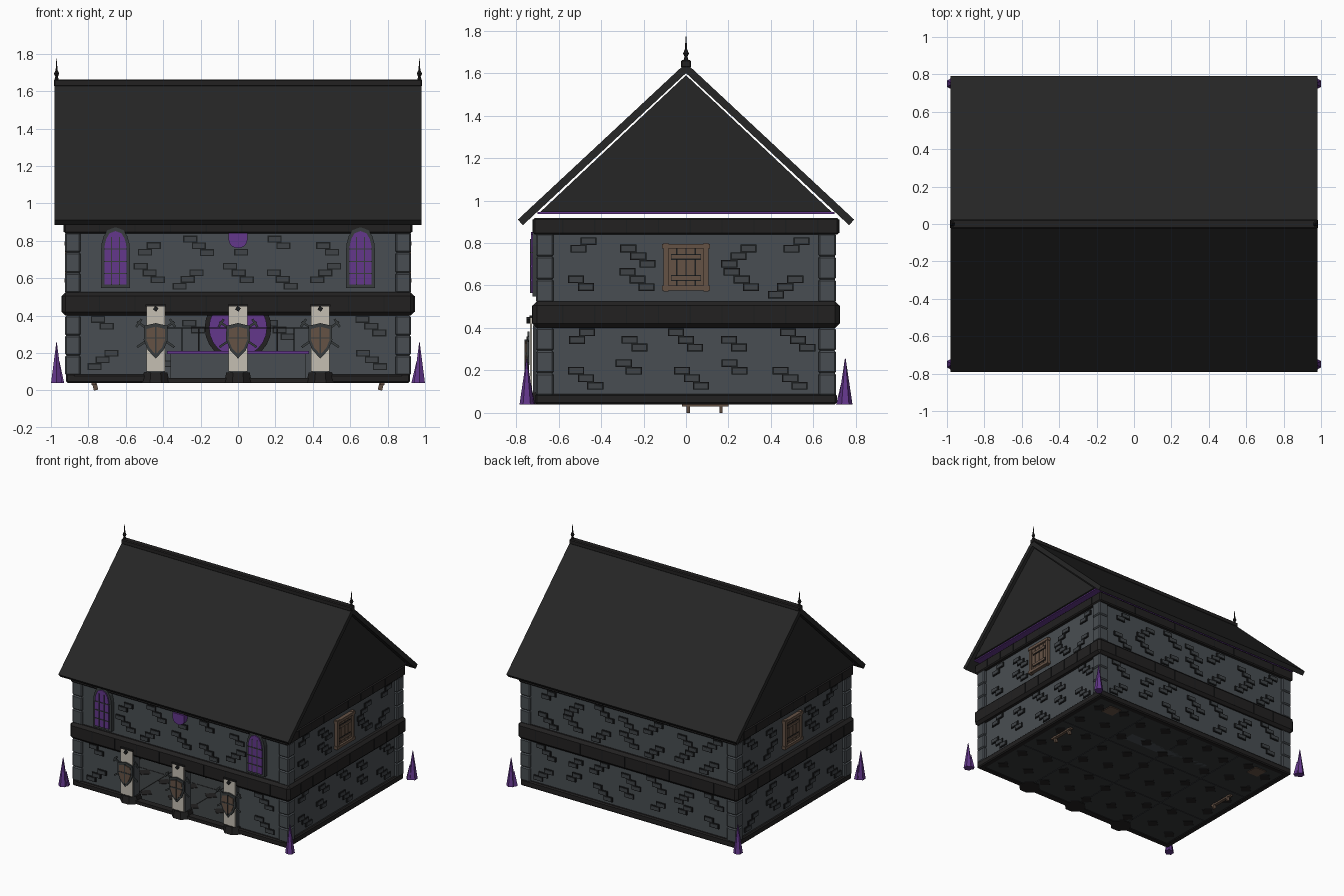
import bpy, bmesh, math, random
from mathutils import Matrix, Vector

if "Cube" in bpy.data.objects:
    bpy.data.objects.remove(bpy.data.objects["Cube"])
random.seed(4)

def mat(name, r, g, b):
    m = bpy.data.materials.new(name)
    m.diffuse_color = (r, g, b, 1)
    m.use_nodes = True
    m.node_tree.nodes["Principled BSDF"].inputs["Base Color"].default_value = m.diffuse_color
    return m

ROOF = mat("roof_black", .019, .019, .019)
TRIM = mat("trim_dark", .016, .015, .015)
WALL = mat("wall_grey", .066, .076, .085)
BRICK = mat("brick_grey", .050, .057, .063)
EDGE = mat("mortar_dark", .012, .013, .014)
PURPLE = mat("purple", .125, .038, .26)
CREAM = mat("banner_cream", .56, .52, .45)
BROWN = mat("wood_brown", .13, .085, .06)
FRAME = mat("frame_grey", .04, .046, .048)
FLOOR = mat("floor_grey", .035, .039, .041)

def finish(name, bm, *mats):
    bmesh.ops.recalc_face_normals(bm, faces=bm.faces)
    me = bpy.data.meshes.new(name)
    bm.to_mesh(me)
    bm.free()
    for m in mats:
        me.materials.append(m)
    ob = bpy.data.objects.new(name, me)
    bpy.context.collection.objects.link(ob)
    return ob

def add_box(bm, x0, x1, y0, y1, z0, z1, mi=0, rot=None):
    c = Vector(((x0 + x1) / 2, (y0 + y1) / 2, (z0 + z1) / 2))
    M = Matrix.Translation(c) @ (rot or Matrix()) @ Matrix.Diagonal((x1 - x0, y1 - y0, z1 - z0, 1))
    vs = bmesh.ops.create_cube(bm, size=1, matrix=M)["verts"]
    for f in {f for v in vs for f in v.link_faces}:
        f.material_index = mi

def box(name, x0, x1, y0, y1, z0, z1, m, bevel=0, rot=None):
    bm = bmesh.new()
    add_box(bm, x0, x1, y0, y1, z0, z1, 0, rot)
    if bevel:
        bmesh.ops.bevel(bm, geom=bm.edges[:], offset=bevel, segments=1, affect='EDGES')
    return finish(name, bm, m)

def prism(name, pts, axis, a, b, m):
    """Extrude a 2D outline: axis 'x' uses (y, z), axis 'y' uses (x, z)."""
    bm = bmesh.new()
    def put(p, d):
        return (d, p[0], p[1]) if axis == 'x' else (p[0], d, p[1])
    f = bm.faces.new([bm.verts.new(put(p, a)) for p in pts])
    r = bmesh.ops.extrude_face_region(bm, geom=[f])
    off = Vector((b - a, 0, 0)) if axis == 'x' else Vector((0, b - a, 0))
    bmesh.ops.translate(bm, verts=[v for v in r["geom"] if isinstance(v, bmesh.types.BMVert)], vec=off)
    return finish(name, bm, m)

def cone(name, x, y, z, r1, r2, h, n, m, rot=0):
    bm = bmesh.new()
    bmesh.ops.create_cone(bm, cap_ends=True, segments=n, radius1=r1, radius2=r2, depth=h,
                          matrix=Matrix.Translation((x, y, z + h / 2)) @ Matrix.Rotation(rot, 4, 'Z'))
    return finish(name, bm, m)

# Raised bricks in staggered clusters on one wall
def bricks(name, axis, pos, out, half, z0, skip=lambda u, z: False):
    bm = bmesh.new()
    cols = max(2, round(2 * half / .23))
    for c in range(cols):
        for row in (0, 1):
            u0 = -half + (c + .5) * 2 * half / cols + random.uniform(-.02, .02)
            zc = z0 + .07 + row * .145 + (.03 if (c + row) % 2 else -.005)
            s = random.choice((-1, 1))
            for du, dz in ((-.035 * s, .034), (.012 * s, -.002), (.055 * s, .034))[:random.choice((2, 3, 3))]:
                u, z = u0 + du, zc + dz
                if abs(du) > .05:
                    z -= .072
                if skip(u, z):
                    continue
                for w, h, t, mi in ((.038, .018, .008, 1), (.031, .012, .011, 0)):
                    a, b = sorted((pos, pos + out * t))
                    if axis == 'x':
                        add_box(bm, a, b, u - w, u + w, z - h, z + h, mi)
                    else:
                        add_box(bm, u - w, u + w, a, b, z - h, z + h, mi)
    finish(name, bm, BRICK, EDGE)

# Floor tiles with thin gaps, and diamond stones on the underside
for i in range(4):
    for j in range(3):
        x, y = -.9 + i * .45, -.69 + j * .46
        box("floor_tile", x + .002, x + .448, y + .002, y + .458, .045, .06, FLOOR)
bm = bmesh.new()
for i in range(9):
    for j in range(6):
        x, y = -.8 + i * .2, -.55 + j * .22 + .05 * (i % 2)
        add_box(bm, x - .035, x + .035, y - .035, y + .035, .041, .063, 0, Matrix.Rotation(math.pi / 4, 4, 'Z'))
finish("floor_diamond_stones", bm, TRIM)

# Lower storey: three walls and a front with a wide opening
for s in (-1, 1):
    box("lower_side_wall", s * .885 - .015, s * .885 + .015, -.69, .69, .06, .42, WALL)
    a, b = sorted((s * .44, s * .9))
    box("lower_front_wall", a, b, -.69, -.66, .06, .42, WALL)
    bricks("lower_side_bricks", 'x', s * .9, s, .62, .1)
box("lower_back_wall", -.9, .9, .66, .69, .06, .42, WALL)
bricks("lower_back_bricks", 'y', .69, 1, .83, .1)
bricks("inner_back_bricks", 'y', .66, -1, .8, .08)
bricks("lower_front_bricks", 'y', -.69, -1, .83, .1, lambda u, z: abs(u) < .55)

# Upper storey
box("upper_storey", -.9, .9, -.69, .69, .5, .86, WALL)
for s in (-1, 1):
    bricks("upper_side_bricks", 'x', s * .9, s, .62, .53,
           lambda u, z: abs(u) < .15 and .56 < z < .83)
bricks("upper_back_bricks", 'y', .69, 1, .83, .53)
bricks("upper_front_bricks", 'y', -.69, -1, .83, .53,
       lambda u, z: abs(abs(u) - .655) < .12 or (abs(u) < .09 and z > .74))

# Dark bands with seams
def band(name, hx, hy, z0, z1, bev):
    box(name, -hx, hx, -hy, hy, z0, z1, TRIM, bev)
    bm = bmesh.new()
    d = .003
    za, zb = z0 + bev, z1 - bev
    for i in range(-4, 5):
        for s in (-1, 1):
            x, y = i * .19 + .02, i * .15 + .02
            a, b = sorted((s * (hy - .01), s * (hy + d)))
            add_box(bm, x - .003, x + .003, a, b, za, zb)
            a, b = sorted((s * (hx - .01), s * (hx + d)))
            add_box(bm, a, b, y - .003, y + .003, za, zb)
    finish(name + "_seams", bm, EDGE)
band("middle_band", .942, .722, .4, .525, .02)
band("top_band", .93, .72, .84, .918, .008)
for s in (-1, 1):
    a, b = sorted((s * .87, s * .92))
    box("base_side_trim", a, b, -.71, .71, .04, .09, TRIM, .008)
    a, b = sorted((s * .44, s * .92))
    box("base_front_trim", a, b, -.71, -.66, .04, .085, TRIM, .008)
box("base_back_trim", -.92, .92, .66, .71, .04, .09, TRIM, .008)
box("front_threshold", -.45, .45, -.71, -.66, .04, .065, TRIM)

# Corner posts of stacked stone blocks, and purple spikes outside them
for sx in (-1, 1):
    for sy in (-1, 1):
        for za, zb in ((.08, .4), (.52, .845)):
            for k in range(3):
                h = (zb - za) / 3
                box("corner_stone", sx * .883 - .042, sx * .883 + .042, sy * .665 - .042, sy * .665 + .042,
                    za + k * h, za + (k + 1) * h, WALL, .008)
        cone("corner_spike", sx * .97, sy * .75, .04, .034, .002, .215, 6, PURPLE)
        cone("corner_spike_small", sx * .955, sy * .735, .04, .028, .002, .11, 5, PURPLE, .5)

# Roof: two slabs, separate attic block, ridge and finials
for s in (-1, 1):
    prism("roof_slab", [(0, 1.648), (s * .792, .91), (s * .768, .884), (0, 1.60)], 'x', -.982, .982, ROOF)
prism("attic_gable", [(-.685, .947), (.685, .947), (0, 1.59)], 'x', -.962, .962, ROOF)
box("attic_floor", -.95, .95, -.7, .7, .937, .946, PURPLE)
box("ridge_cap", -.985, .985, -.024, .024, 1.625, 1.662, TRIM, .006)
for s in (-1, 1):
    cone("finial_base", s * .97, 0, 1.65, .014, .008, .025, 8, TRIM)
    cone("finial_bulb_low", s * .97, 0, 1.675, .006, .014, .018, 8, TRIM)
    cone("finial_bulb_high", s * .97, 0, 1.693, .014, .005, .02, 8, TRIM)
    cone("finial_tip", s * .97, 0, 1.71, .006, .001, .065, 6, TRIM)

# Arched front windows
def arch(cx, w, z0, zs, z1):
    side = [(w * math.cos(t) ** .8, zs + (z1 - zs) * math.sin(t)) for t in (0, .35, .7, 1.1)]
    return ([(cx - w, z0), (cx + w, z0)] + [(cx + x, z) for x, z in side] + [(cx, z1)]
            + [(cx - x, z) for x, z in reversed(side)])
for s in (-1, 1):
    c = s * .655
    prism("window_frame", arch(c, .078, .548, .74, .872), 'y', -.722, -.68, FRAME)
    prism("window_pane", arch(c, .06, .565, .74, .852), 'y', -.73, -.70, PURPLE)
    for dx in (-.022, .022):
        box("window_mullion", c + dx - .003, c + dx + .003, -.734, -.72, .565, .82, FRAME)
    for z in (.625, .69, .755):
        box("window_crossbar", c - .06, c + .06, -.734, -.72, z - .003, z + .003, FRAME)
# Small rounded purple pennant over the entrance
prism("entrance_pennant", [(-.05, .842), (.05, .842)] +
      [(.05 * math.cos(t * math.pi / 8), .805 - .045 * math.sin(t * math.pi / 8)) for t in range(9)],
      'y', -.728, -.68, PURPLE)

# Boarded side windows
for s in (-1, 1):
    def plate(name, y0, y1, z0, z1, t, m):
        a, b = sorted((s * .89, s * (.9 + t)))
        box(name, a, b, y0, y1, z0, z1, m)
    plate("shutter_back", -.09, .09, .59, .785, .008, EDGE)
    for i in range(4):
        y = -.066 + i * .044
        plate("shutter_plank", y - .019, y + .019, .6, .775, .014, BROWN)
    for y in (-.094, .094):
        plate("shutter_post", y - .012, y + .012, .572, .8, .024, BROWN)
    for z in (.588, .785):
        plate("shutter_rail", -.112, .112, z - .011, z + .011, .028, BROWN)
    for z in (.635, .735):
        plate("shutter_brace_shadow", -.07, .07, z - .014, z + .014, .017, EDGE)
        plate("shutter_brace", -.068, .068, z - .009, z + .009, .021, BROWN)

# Front pillars with banner, shield and crossed blades
def shield(c, k):
    half = [(.062, .075), (.064, .0), (.042, -.055)]
    return ([(c, .27 - .1 * k)] + [(c + x * k, .27 + z * k) for x, z in reversed(half)] + [(c, .27 + .09 * k)]
            + [(c - x * k, .27 + z * k) for x, z in half])
for c in (-.44, 0, .44):
    box("pillar", c - .05, c + .05, -.72, -.64, .06, .42, WALL, .008)
    cone("pillar_base", c, -.675, .04, .08, .068, .055, 8, TRIM, math.pi / 8)
    box("banner", c - .05, c + .05, -.734, -.726, .1, .452, CREAM)
    box("banner_rod", c - .054, c + .054, -.736, -.715, .448, .458, TRIM)
    box("banner_emblem", c - .011, c + .011, -.75, -.734, .425, .447, EDGE, 0, Matrix.Rotation(.6, 4, 'Y'))
    for s in (-1, 1):
        box("crossed_blade", c - .12, c + .12, -.743, -.736, .293, .305, FRAME, 0, Matrix.Rotation(s * .6, 4, 'Y'))
        box("blade_guard", c + s * .09 - .006, c + s * .09 + .006, -.746, -.736, .335, .385, FRAME, 0,
            Matrix.Rotation(-s * .6, 4, 'Y'))
    prism("shield_rim", shield(c, 1), 'y', -.752, -.74, FRAME)
    prism("shield_face", shield(c, .78), 'y', -.757, -.745, BROWN)
    box("shield_bar", c - .004, c + .004, -.76, -.75, .19, .345, FRAME)
    box("shield_crossbar", c - .05, c + .05, -.76, -.75, .276, .284, FRAME)

# Interior: long purple table, round wall ornament, benches and crates
box("table_top", -.38, .38, .29, .43, .195, .21, PURPLE)
box("table_body", -.36, .36, .32, .41, .045, .195, WALL)
for x in (-.3, -.21, .21, .3):
    box("table_rail_post", x - .003, x + .003, .4, .41, .2, .33, EDGE)
box("table_rail", -.38, .38, .4, .41, .33, .336, EDGE)
for name, r, y, m in (("ornament_rim", .178, .63, TRIM), ("ornament_disc", .155, .62, PURPLE)):
    prism(name, [(r * math.cos(t * math.pi / 12), .335 + r * math.sin(t * math.pi / 12)) for t in range(24)],
          'y', y, .66, m)
for s in (-1, 1):
    box("bench_seat", s * .77 - .05, s * .77 + .05, -.02, .2, .085, .1, BROWN)
    box("bench_stretcher", s * .77 - .012, s * .77 + .012, -.02, .2, .03, .042, BROWN)
    for y in (.01, .165):
        box("bench_leg", s * .77 - .012, s * .77 + .012, y - .008, y + .008, 0, .09, BROWN, 0,
            Matrix.Rotation(s * .25, 4, 'Y'))
    box("crate", s * .7 - .055, s * .7 + .055, .52, .63, .041, .15, BROWN, .006)
